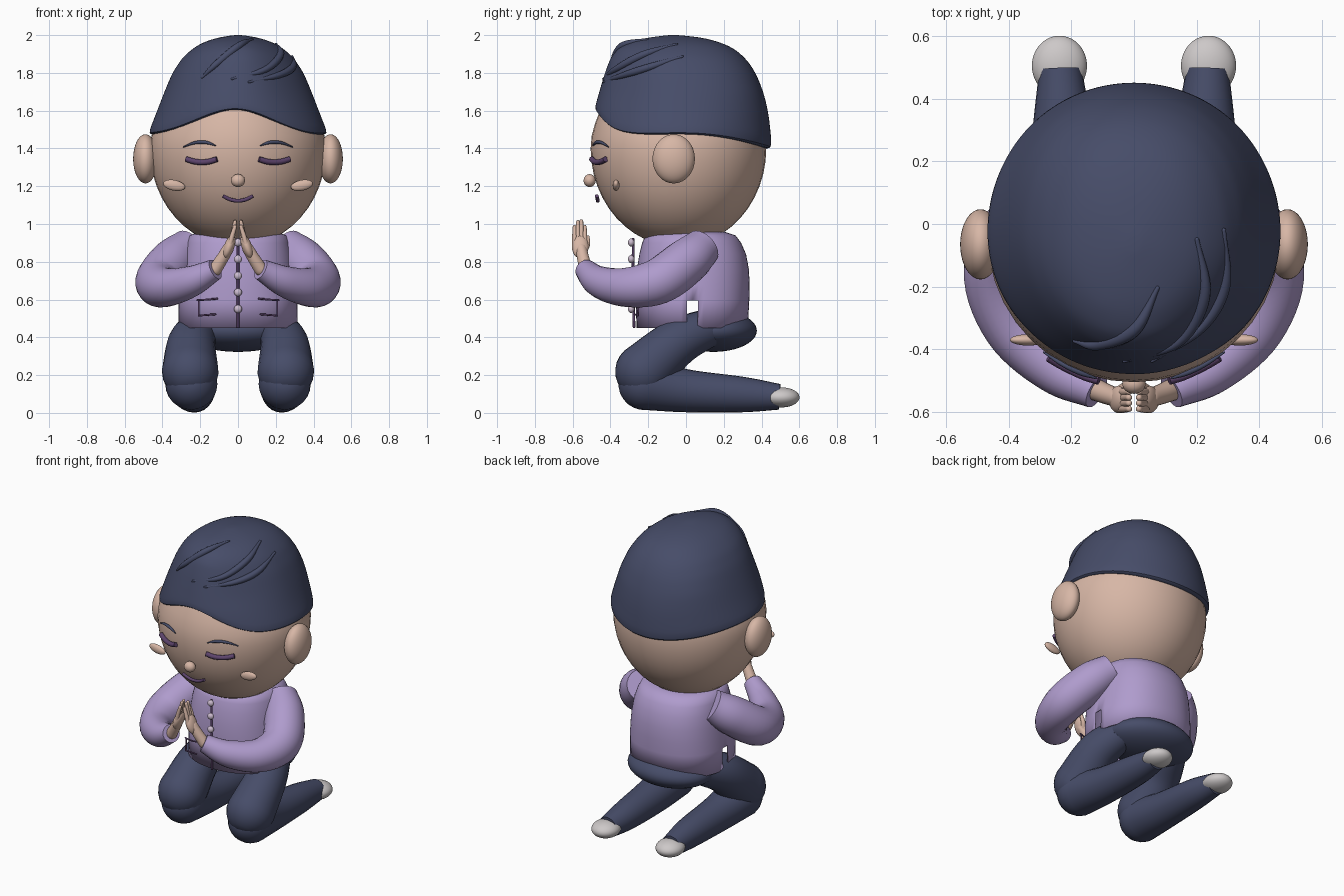
import bpy, bmesh, math
from mathutils import Vector, Quaternion
from mathutils.bvhtree import BVHTree

cube = bpy.data.objects.get("Cube")
if cube:
    bpy.data.objects.remove(cube, do_unlink=True)


def material(name, rgb):
    m = bpy.data.materials.new(name)
    m.use_nodes = True
    m.diffuse_color = (*rgb, 1)
    m.node_tree.nodes["Principled BSDF"].inputs["Base Color"].default_value = (*rgb, 1)
    return m


SKIN = material("skin", (0.68, 0.47, 0.38))
NAVY = material("navy", (0.062, 0.073, 0.14))
LILAC = material("lilac", (0.43, 0.33, 0.61))
PLUM = material("plum", (0.11, 0.058, 0.15))
PEARL = material("pearl", (0.60, 0.50, 0.62))
SHOE = material("shoe_grey", (0.61, 0.58, 0.58))


def finish(name, bm, mat):
    """Turn a bmesh into a smooth object."""
    bmesh.ops.recalc_face_normals(bm, faces=bm.faces)
    me = bpy.data.meshes.new(name)
    bm.to_mesh(me)
    bm.free()
    me.materials.append(mat)
    ob = bpy.data.objects.new(name, me)
    bpy.context.collection.objects.link(ob)
    bpy.ops.object.select_all(action='DESELECT')
    ob.select_set(True)
    bpy.context.view_layer.objects.active = ob
    bpy.ops.object.shade_smooth_by_angle(angle=math.radians(50))
    return ob


def loft(name, rings, mat, caps=(True, True), skip=None):
    """Skin a list of closed rings, leaving out faces picked by skip."""
    bm = bmesh.new()
    loops = [[bm.verts.new(p) for p in ring] for ring in rings]
    n = len(loops[0])
    for a, b in zip(loops, loops[1:]):
        for i in range(n):
            j = (i + 1) % n
            quad = (a[i], a[j], b[j], b[i])
            if not (skip and skip(sum((v.co for v in quad), Vector()) / 4)):
                bm.faces.new(quad)
    for use, loop in zip(caps, (loops[0], loops[-1])):
        if use:
            bm.faces.new(loop)
    return finish(name, bm, mat)


def blob(name, loc, radii, mat, tilt=0):
    bm = bmesh.new()
    bmesh.ops.create_uvsphere(bm, u_segments=40, v_segments=24, radius=1)
    for v in bm.verts:
        v.co = Vector(a * b for a, b in zip(v.co, radii))
        v.co.rotate(Quaternion((0, 1, 0), tilt))
        v.co += Vector(loc)
    return finish(name, bm, mat)


def tube(name, pts, mat, rounded=(True, True), sides=24, steps=7):
    """Sweep a circle along smooth points given as (x, y, z, radius)."""
    p = [Vector(q) for q in pts]
    p = [2 * p[0] - p[1]] + p + [2 * p[-1] - p[-2]]
    path = []
    for a, b, c, d in zip(p, p[1:], p[2:], p[3:]):
        for k in range(steps):
            t = k / steps
            path.append(b + (c - a) * (t / 2) + (2 * a - 5 * b + 4 * c - d) * (t * t / 2)
                        + (3 * b - a - 3 * c + d) * (t ** 3 / 2))
    path.append(p[-2])
    arcs = [k * math.pi / 12 for k in range(1, 6)]

    def dome(end, inner):
        out = (end.xyz - inner.xyz).normalized()
        return [Vector((*(end.xyz + out * end.w * math.sin(a)), end.w * math.cos(a))) for a in arcs]

    head = dome(path[0], path[1])[::-1] if rounded[0] else []
    tail = dome(path[-1], path[-2]) if rounded[1] else []
    path = head + path + tail
    rings, quat, old = [], None, None
    for i, q in enumerate(path):
        t = (path[min(i + 1, len(path) - 1)].xyz - path[max(i - 1, 0)].xyz).normalized()
        quat = old.rotation_difference(t) @ quat if old else t.to_track_quat('Z', 'Y')
        old = t
        rings.append([q.xyz + quat @ Vector((math.cos(a), math.sin(a), 0)) * q.w
                      for a in (2 * math.pi * k / sides for k in range(sides))])
    return loft(name, rings, mat)


def surface(ob):
    return BVHTree.FromPolygons([v.co for v in ob.data.vertices],
                                [f.vertices for f in ob.data.polygons])


def on_face(pts, lift):
    """Lay (x, z, radius) points on the front of the head."""
    tree = surface(head)
    hits = [(tree.ray_cast(Vector((x, -2, z)), Vector((0, 1, 0)))[0], r) for x, z, r in pts]
    return [(hit.x, hit.y - lift, hit.z, r) for hit, r in hits]


def section(profile, z):
    """Interpolate (z, half width, front, back) rows at height z."""
    for a, b in zip(profile, profile[1:]):
        if z <= b[0]:
            t = (z - a[0]) / (b[0] - a[0])
            return [u + (v - u) * t for u, v in zip(a, b)][1:]
    return profile[-1][1:]


def around(profile, z, angle, grow=1):
    w, front, back = section(profile, z)
    return Vector((grow * w * math.cos(angle),
                   (front + back) / 2 + grow * (back - front) / 2 * math.sin(angle), z))


# Head, narrowing under the hair
head = blob("head", (0, -0.04, 1.4), (0.467, 0.465, 0.52), SKIN)
for v in head.data.vertices:
    over = max(v.co.z - 1.45, 0)
    v.co.x *= 1 - 0.6 * over
    v.co.y *= 1 - 0.2 * over

# Hair cap with a wavy rim
HAIR = [(1.38, 0.48, -0.50, 0.455), (1.48, 0.476, -0.497, 0.45), (1.6, 0.428, -0.487, 0.435),
        (1.7, 0.39, -0.46, 0.41), (1.8, 0.348, -0.43, 0.37), (1.88, 0.295, -0.4, 0.315),
        (1.93, 0.24, -0.36, 0.252), (1.965, 0.178, -0.295, 0.178), (1.988, 0.105, -0.2, 0.08),
        (2.0, 0.02, -0.09, -0.04)]
angles = [2 * math.pi * k / 64 for k in range(64)]


def rim(a):
    s = math.sin(a)
    wave = 0.012 * math.sin(2 * a) * max(-s, 0)
    return 1.475 - 0.075 * max(s, 0) ** 2 + 0.13 * max(-s, 0) ** 5 + wave


def hair_point(a, t):
    """Fuller at the back, combed flat on the left of the fringe."""
    z = rim(a) + (2 - rim(a)) * t
    full = 0.035 if math.sin(a) > 0 else (-0.04 if math.cos(a) > 0 else 0)
    fade = min(max((z - 1.5) / 0.2, 0), 1)
    return around(HAIR, z, a, 1 + full * fade * math.sin(2 * a) ** 2)


rings = [[around(HAIR, rim(a), a, 0.94) for a in angles]]
for k in range(17):
    t = math.sin(k / 16 * math.pi / 2)
    rings.append([hair_point(a, t) for a in angles])
hair = loft("hair", rings, NAVY, (False, True))
sub = hair.modifiers.new("soften", 'SUBSURF')
sub.levels = sub.render_levels = 1

# Raised locks sweeping over the fringe
LOCKS = [[(-0.18, -0.36, 1.77), (-0.1, -0.35, 1.83), (0, -0.31, 1.89), (0.07, -0.2, 1.955)],
         [(-0.03, -0.41, 1.76), (0.12, -0.34, 1.8), (0.21, -0.22, 1.88), (0.2, -0.05, 1.95)],
         [(0.05, -0.4, 1.74), (0.2, -0.32, 1.78), (0.29, -0.2, 1.83), (0.29, -0.02, 1.89)]]
scalp = surface(hair)
for i, lock in enumerate(LOCKS):
    pts = [(*scalp.find_nearest(Vector(p))[0], r) for p, r in zip(lock, (0.006, 0.017, 0.02, 0.007))]
    tube(f"hair_lock_{i + 1}", pts, NAVY, sides=12)

# Nose and mouth
blob("nose", (0, -0.51, 1.23), (0.037, 0.032, 0.034), SKIN)
smile = [(x, 1.123 + 4 * x * x, 0.01) for x in (-0.08, -0.04, 0, 0.04, 0.08)]
tube("mouth", on_face(smile, 0.035), PLUM, (False, False), sides=12)

# Paired parts
for side, s in (("left", 1), ("right", -1)):
    def limb(name, pts, mat, **kw):
        return tube(f"{side}_{name}", [(s * x, y, z, r) for x, y, z, r in pts], mat, **kw)

    def ball(name, loc, radii, mat, tilt=0):
        return blob(f"{side}_{name}", (s * loc[0], loc[1], loc[2]), radii, mat, s * tilt)

    # Face
    ball("ear", (0.49, -0.065, 1.345), (0.065, 0.112, 0.13), SKIN)
    ball("cheek", (0.338, -0.37, 1.205), (0.059, 0.018, 0.028), SKIN, -0.2)
    lid = [(s * (0.192 + d), 1.327 + 2.5 * d * d, 0.015) for d in (-0.08, -0.04, 0, 0.04, 0.08)]
    tube(f"{side}_closed_eye", on_face(lid, 0.012), PLUM, (False, False), sides=12)
    brow = [(s * x, z, r) for x, z, r in
            ((0.12, 1.416, 0.003), (0.17, 1.432, 0.009), (0.23, 1.43, 0.008), (0.288, 1.408, 0.003))]
    tube(f"{side}_eyebrow", on_face(brow, 0.006), NAVY, sides=12)

    # Arm and praying hand
    limb("sleeve", [(0.255, 0.09, 0.88, 0.1), (0.345, 0.0, 0.8, 0.122), (0.422, -0.15, 0.695, 0.122),
                    (0.378, -0.325, 0.665, 0.103), (0.25, -0.46, 0.695, 0.083),
                    (0.12, -0.535, 0.76, 0.056)], LILAC, rounded=(False, False))
    limb("wrist", [(0.12, -0.53, 0.76, 0.035), (0.082, -0.545, 0.82, 0.032),
                   (0.052, -0.555, 0.87, 0.03)], SKIN)
    ball("palm", (0.047, -0.56, 0.88), (0.027, 0.044, 0.065), SKIN, -0.35)
    for i, tip in enumerate((0.985, 1.01, 1.015, 0.985)):
        y = -0.59 + 0.018 * i
        limb(f"finger_{i + 1}", [(0.043, y, 0.89, 0.013), (0.03, y, 0.94, 0.0125),
                                 (0.016, y, tip, 0.01)], SKIN, sides=12)
    limb("thumb", [(0.055, -0.545, 0.85, 0.016), (0.035, -0.522, 0.89, 0.014),
                   (0.02, -0.52, 0.93, 0.01)], SKIN, sides=12)

    # Folded leg and foot
    limb("thigh", [(0.19, 0.12, 0.45, 0.1), (0.245, -0.05, 0.37, 0.126),
                   (0.253, -0.225, 0.22, 0.15)], NAVY)
    limb("shin", [(0.247, -0.22, 0.153, 0.138), (0.236, 0.0, 0.117, 0.114),
                  (0.23, 0.3, 0.097, 0.094), (0.235, 0.495, 0.085, 0.068)], NAVY,
         rounded=(True, False))
    ball("foot", (0.238, 0.505, 0.082), (0.088, 0.096, 0.053), SHOE)

    # Pocket edges
    limb("pocket_flap", [(0.11, -0.272, 0.605, 0.005), (0.16, -0.268, 0.6, 0.005),
                         (0.215, -0.25, 0.597, 0.005)], PLUM, sides=8)
    limb("pocket_side", [(0.208, -0.25, 0.595, 0.005), (0.208, -0.255, 0.515, 0.005)], PLUM, sides=8)
    limb("pocket_base", [(0.208, -0.255, 0.515, 0.005), (0.12, -0.272, 0.522, 0.005)], PLUM, sides=8)

# Jacket, open below and slit at both sides
JACKET = [(0.45, 0.318, -0.262, 0.327), (0.595, 0.315, -0.266, 0.335), (0.68, 0.308, -0.264, 0.337),
          (0.76, 0.3, -0.26, 0.333), (0.84, 0.288, -0.247, 0.318), (0.9, 0.272, -0.232, 0.292),
          (0.94, 0.255, -0.215, 0.262), (0.957, 0.21, -0.17, 0.21)]
jacket = loft("jacket", [[around(JACKET, row[0], a, 1 + 0.04 * math.sin(2 * a) ** 2) for a in angles]
                         for row in JACKET], LILAC, (False, True),
              skip=lambda c: c.z < 0.59 and abs(c.x) > 0.2 and 0 < c.y < 0.075)
wall = jacket.modifiers.new("cloth", 'SOLIDIFY')
wall.thickness = 0.008

# Button strip and buttons
tube("button_strip", [(0, -0.275, 0.455, 0.007), (0, -0.28, 0.7, 0.007), (0, -0.28, 0.92, 0.007)],
     PLUM, sides=12)
for i in range(5):
    blob(f"button_{i + 1}", (0, -0.29, 0.55 + 0.088 * i), (0.021, 0.017, 0.021), PEARL)

# Seat of the trousers
blob("trouser_seat", (0, 0.145, 0.435), (0.29, 0.23, 0.112), NAVY)
